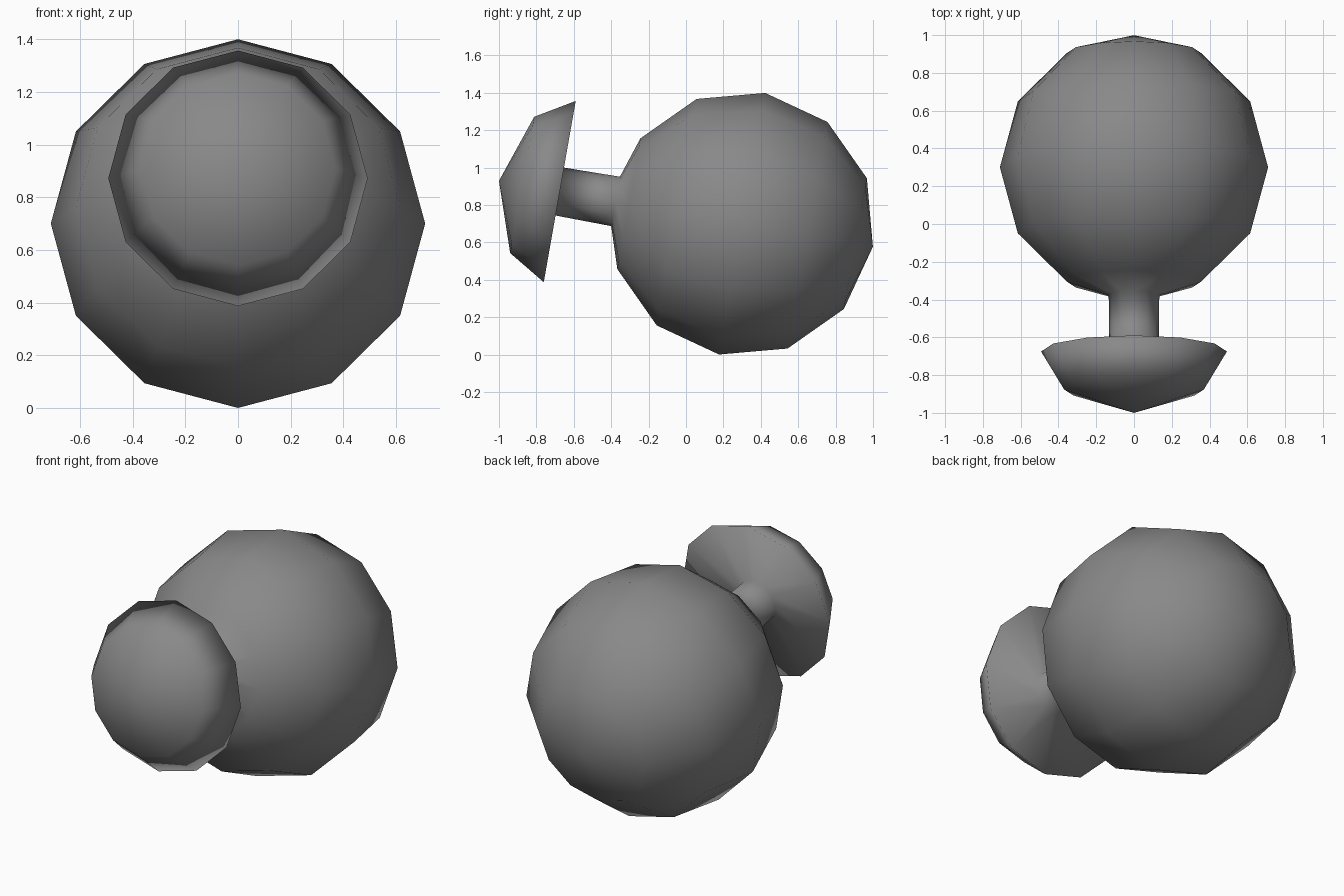
import bpy
import bmesh
from math import cos, sin, pi, radians

SIDES = 12
RADIUS = 0.71
TILT = radians(80)

old = bpy.data.objects.get("Cube")
if old:
    bpy.data.objects.remove(old, do_unlink=True)

# Material
grey = bpy.data.materials.new("plain_grey")
grey.use_nodes = True
colour = (0.25, 0.25, 0.25, 1)
grey.diffuse_color = colour
grey.node_tree.nodes["Principled BSDF"].inputs["Base Color"].default_value = colour

# Profile as (radius, height): ball from its rear pole, then neck, then domed cap
profile = [(RADIUS * sin(pi * i / 6), -RADIUS * cos(pi * i / 6)) for i in range(6)]
profile += [(0.134, 0.687), (0.13, 0.99)]
profile += [(0.492, 0.99), (0.37, 1.194), (0, 1.32)]

# Revolve the profile into one continuous surface
bm = bmesh.new()
verts = [bm.verts.new((0, r, h)) for r, h in profile]
edges = [bm.edges.new(pair) for pair in zip(verts, verts[1:])]
bmesh.ops.spin(bm, geom=verts + edges, cent=(0, 0, 0), axis=(0, 0, 1),
               angle=2 * pi, steps=SIDES)
bmesh.ops.remove_doubles(bm, verts=bm.verts, dist=0.001)
bmesh.ops.recalc_face_normals(bm, faces=bm.faces)
for face in bm.faces:
    face.smooth = True

mesh = bpy.data.meshes.new("ball_with_neck_and_cap")
bm.to_mesh(mesh)
bm.free()
mesh.materials.append(grey)

# Lean the axis so the cap faces forward and slightly up
knob = bpy.data.objects.new("ball_with_neck_and_cap", mesh)
knob.rotation_euler = (TILT, 0, 0)
knob.location = (0, 0.3, 0.7)
bpy.context.collection.objects.link(knob)
